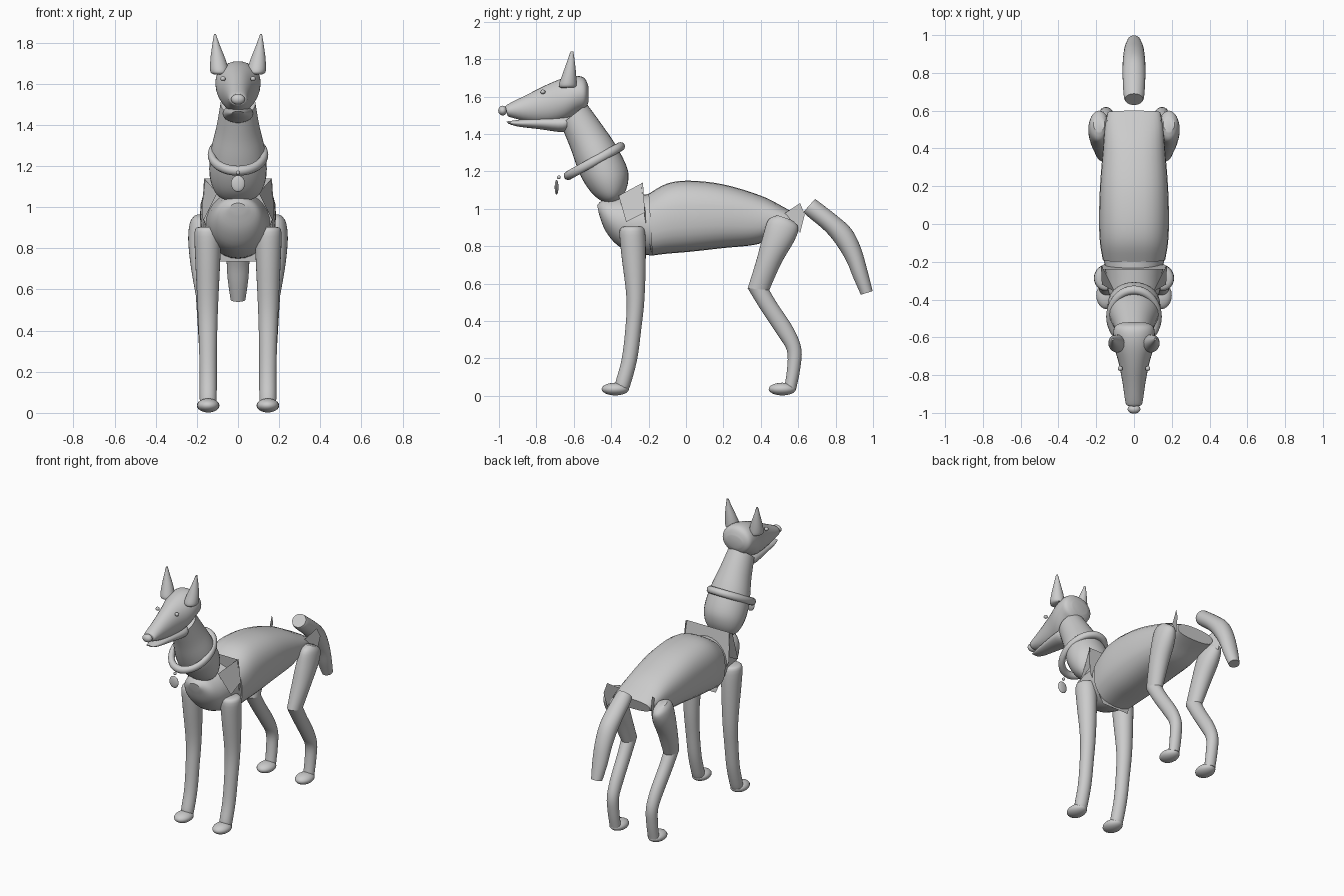
import bpy, bmesh, math
from mathutils import Vector

COL = bpy.context.scene.collection


def finish(name, bm, angle=40):
    bmesh.ops.recalc_face_normals(bm, faces=bm.faces)
    me = bpy.data.meshes.new(name)
    bm.to_mesh(me)
    bm.free()
    ob = bpy.data.objects.new(name, me)
    COL.objects.link(ob)
    bpy.ops.object.select_all(action='DESELECT')
    ob.select_set(True)
    bpy.context.view_layer.objects.active = ob
    bpy.ops.object.shade_smooth_by_angle(angle=math.radians(angle))
    return ob


def spline(rows, steps):
    """Catmull-Rom through station rows."""
    out = []
    for i in range(len(rows) - 1):
        a, b, c, d = (rows[max(0, min(len(rows) - 1, i + k))] for k in (-1, 0, 1, 2))
        for s in range(steps):
            t = s / steps
            out.append([0.5 * (2 * q + (r - p) * t + (2 * p - 5 * q + 4 * r - e) * t * t
                               + (3 * q - p - 3 * r + e) * t ** 3)
                        for p, q, r, e in zip(a, b, c, d)])
    return out + [list(rows[-1])]


def loft(name, rows, x_sign=1, steps=4, sides=28, power=1.0):
    """Rows: (y, z) on one outline, (y, z) on the other, half width, x centre."""
    bm = bmesh.new()
    rings = []
    for y1, z1, y2, z2, w, x in spline(rows, steps):
        mid = Vector((x * x_sign, (y1 + y2) / 2, (z1 + z2) / 2))
        half = Vector((0, (y1 - y2) / 2, (z1 - z2) / 2))
        ring = []
        for k in range(sides):
            a = 2 * math.pi * k / sides
            c, s = math.cos(a), math.sin(a)
            c = math.copysign(abs(c) ** power, c)
            s = math.copysign(abs(s) ** power, s)
            ring.append(bm.verts.new(mid + Vector((c * w, 0, 0)) + half * s))
        rings.append(ring)
    for a, b in zip(rings, rings[1:]):
        for k in range(sides):
            bm.faces.new((a[k], a[(k + 1) % sides], b[(k + 1) % sides], b[k]))
    bm.faces.new(rings[0])
    bm.faces.new(rings[-1])
    return finish(name, bm)


def ball(name, loc, size):
    bm = bmesh.new()
    bmesh.ops.create_uvsphere(bm, u_segments=20, v_segments=12, radius=1)
    bmesh.ops.scale(bm, vec=size, verts=bm.verts)
    bmesh.ops.translate(bm, vec=loc, verts=bm.verts)
    return finish(name, bm)


def flap(name, pts):
    bm = bmesh.new()
    bm.faces.new([bm.verts.new(p) for p in pts])
    return finish(name, bm)


# Torso
loft("torso", [(-.20, 1.08, -.18, .75, .165, 0), (-.1, 1.135, -.1, .76, .18, 0),
               (.02, 1.15, .02, .77, .185, 0), (.2, 1.13, .2, .79, .18, 0),
               (.4, 1.07, .38, .81, .165, 0), (.52, 1.01, .5, .86, .155, 0),
               (.6, .965, .58, .89, .14, 0)], power=.8)
loft("chest", [(-.475, 1.02, -.465, .97, .04, 0), (-.44, 1.05, -.43, .88, .1, 0),
               (-.37, 1.06, -.36, .80, .135, 0), (-.28, 1.07, -.26, .76, .15, 0),
               (-.19, 1.08, -.18, .75, .16, 0)])
# Flared plate between chest and torso
flap("shoulder_plate", [(-.165, -.24, 1.14), (.165, -.24, 1.14), (.17, -.22, .95),
                        (.1, -.18, .735), (-.1, -.18, .735), (-.17, -.22, .95)])

# Neck, head and jaw
loft("neck", [(-.53, 1.56, -.67, 1.45, .085, 0), (-.45, 1.45, -.62, 1.33, .105, 0),
              (-.375, 1.34, -.585, 1.23, .13, 0), (-.315, 1.22, -.55, 1.15, .14, 0),
              (-.31, 1.14, -.5, 1.08, .128, 0), (-.335, 1.07, -.45, 1.04, .095, 0),
              (-.37, 1.03, -.41, 1.02, .03, 0)])
loft("head", [(-.965, 1.545, -.955, 1.50, .035, 0), (-.95, 1.56, -.94, 1.49, .045, 0),
              (-.85, 1.61, -.84, 1.465, .06, 0), (-.74, 1.665, -.74, 1.455, .08, 0),
              (-.65, 1.70, -.65, 1.47, .105, 0), (-.58, 1.71, -.58, 1.51, .11, 0),
              (-.54, 1.695, -.54, 1.53, .1, 0), (-.52, 1.65, -.522, 1.57, .06, 0)])
loft("jaw", [(-.96, 1.466, -.95, 1.455, .025, 0), (-.9, 1.475, -.9, 1.44, .04, 0),
             (-.78, 1.49, -.78, 1.425, .06, 0), (-.66, 1.50, -.66, 1.41, .075, 0),
             (-.62, 1.5, -.62, 1.43, .06, 0)])
ball("nose", (0, -.98, 1.525), (.034, .024, .026))

# Tail
loft("tail", [(.69, 1.052, .63, .985, .048, 0), (.72, 1.03, .65, .96, .055, 0),
              (.81, .96, .745, .88, .06, 0), (.885, .89, .81, .80, .06, 0),
              (.935, .79, .86, .715, .056, 0), (.97, .67, .895, .63, .05, 0),
              (.998, .56, .935, .54, .036, 0)])

# Mirrored parts
for side, s in (("right", 1), ("left", -1)):
    loft("front_leg_" + side,
         [(-.33, .905, -.24, .905, .045, .145), (-.355, .88, -.22, .88, .064, .147),
          (-.345, .75, -.215, .75, .061, .147), (-.318, .52, -.222, .52, .05, .147),
          (-.325, .35, -.24, .35, .044, .146), (-.345, .19, -.262, .19, .042, .145),
          (-.375, .08, -.30, .05, .041, .145), (-.375, .05, -.315, .03, .036, .145)], s)
    loft("rear_thigh_" + side,
         [(.49, .965, .565, .94, .03, .185), (.44, .94, .6, .9, .05, .185),
          (.41, .85, .58, .83, .062, .18), (.375, .72, .51, .71, .058, .172),
          (.33, .575, .445, .565, .045, .16)], s)
    loft("rear_shank_" + side,
         [(.33, .575, .445, .565, .045, .16), (.40, .46, .49, .49, .042, .157),
          (.49, .325, .575, .36, .04, .151), (.54, .24, .617, .25, .038, .148),
          (.54, .14, .61, .14, .037, .146), (.525, .04, .59, .04, .036, .145)], s)
    ball("front_paw_" + side, (.145 * s, -.378, .036), (.055, .073, .034))
    ball("rear_paw_" + side, (.145 * s, .515, .036), (.055, .073, .034))
    loft("ear_" + side,
         [(-.665, 1.645, -.59, 1.65, .032, .09), (-.68, 1.66, -.585, 1.665, .045, .09),
          (-.66, 1.72, -.588, 1.725, .036, .098), (-.635, 1.79, -.595, 1.79, .018, .107),
          (-.617, 1.842, -.603, 1.842, .005, .112)], s)
    ball("eye_" + side, (.073 * s, -.765, 1.625), (.013, .013, .012))
    # Loose shoulder and haunch flaps
    flap("shoulder_flap_" + side, [(.10 * s, -.36, 1.07), (.165 * s, -.23, 1.14),
                                   (.175 * s, -.22, .98), (.17 * s, -.32, .93)])
    flap("haunch_flap_" + side, [(.13 * s, .52, .97), (.17 * s, .61, 1.03),
                                 (.18 * s, .635, .97), (.17 * s, .61, .87)])

# Collar and tag
bpy.ops.mesh.primitive_torus_add(major_segments=48, minor_segments=12, major_radius=.16,
                                 minor_radius=.024, location=(0, -.49, 1.255),
                                 rotation=(math.radians(29), 0, 0))
collar = bpy.context.object
collar.name = "collar"
collar.scale = (.8, 1, 1)
bpy.ops.object.shade_smooth_by_angle(angle=math.radians(40))
ball("tag_ring", (0, -.68, 1.168), (.01, .01, .01))
ball("tag", (0, -.692, 1.115), (.034, .01, .04))
